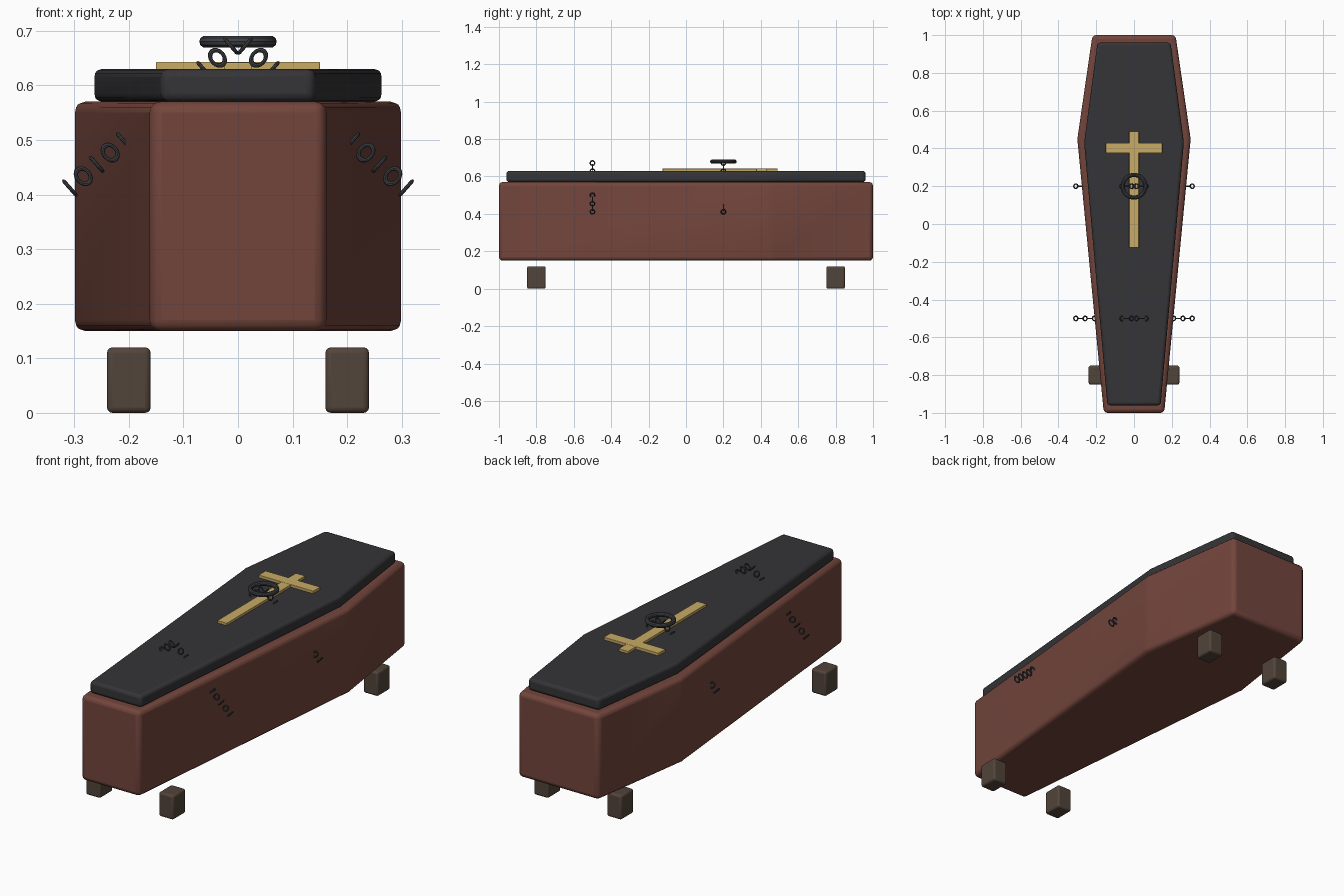
import bpy, bmesh, math
from mathutils import Vector, Matrix

if "Cube" in bpy.data.objects:
    bpy.data.objects.remove(bpy.data.objects["Cube"])


def mat(name, r, g, b):
    m = bpy.data.materials.new(name)
    m.diffuse_color = (r, g, b, 1)
    m.use_nodes = True
    m.node_tree.nodes["Principled BSDF"].inputs["Base Color"].default_value = m.diffuse_color
    return m


WOOD = mat("red_wood", 0.17, 0.06, 0.045)
LID = mat("dark_lid", 0.035, 0.035, 0.039)
GOLD = mat("gold", 0.58, 0.41, 0.13)
FOOT = mat("brown_wood", 0.085, 0.058, 0.043)
IRON = mat("iron", 0.05, 0.052, 0.06)


def finish(ob, material, bevel=0):
    ob.data.materials.append(material)
    if bevel:
        b = ob.modifiers.new("bevel", 'BEVEL')
        b.width, b.segments, b.limit_method = bevel, 3, 'ANGLE'
        b.angle_limit = math.radians(8)
    bpy.ops.object.select_all(action='DESELECT')
    ob.select_set(True)
    bpy.context.view_layer.objects.active = ob
    bpy.ops.object.shade_smooth_by_angle(angle=math.radians(30))
    return ob


def prism(name, outline, z0, z1, material, bevel):
    bm = bmesh.new()
    base = bm.faces.new([bm.verts.new((x, y, z0)) for x, y in outline])
    top = bmesh.ops.extrude_face_region(bm, geom=[base])["geom"]
    bmesh.ops.translate(bm, vec=(0, 0, z1 - z0),
                        verts=[v for v in top if isinstance(v, bmesh.types.BMVert)])
    bmesh.ops.recalc_face_normals(bm, faces=bm.faces)
    me = bpy.data.meshes.new(name)
    bm.to_mesh(me)
    bm.free()
    ob = bpy.data.objects.new(name, me)
    bpy.context.collection.objects.link(ob)
    return finish(ob, material, bevel)


def box(name, x0, x1, y0, y1, z0, z1, material, bevel):
    return prism(name, [(x0, y0), (x1, y0), (x1, y1), (x0, y1)], z0, z1, material, bevel)


# coffin body and lid share one six-sided outline
half = [(0.16, -1), (0.30, 0.45), (0.22, 1)]
outline = half + [(-x, y) for x, y in reversed(half)]
prism("coffin_body", outline, 0.15, 0.57, WOOD, 0.02)
prism("coffin_lid", [(x * 0.88, y * 0.96) for x, y in outline], 0.57, 0.63, LID, 0.015)

# feet
for sx in (-1, 1):
    for sy in (-1, 1):
        box("foot", sx * 0.2 - 0.04, sx * 0.2 + 0.04, sy * 0.8 - 0.05, sy * 0.8 + 0.05,
            0, 0.12, FOOT, 0.01)

# cross on the lid
box("cross_upright", -0.026, 0.026, -0.125, 0.49, 0.622, 0.642, GOLD, 0.002)
box("cross_bar", -0.15, 0.15, 0.375, 0.43, 0.622, 0.643, GOLD, 0.002)

# ring above the cross
bpy.ops.mesh.primitive_torus_add(location=(0, 0.2, 0.68), major_radius=0.06,
                                 minor_radius=0.011, major_segments=32, minor_segments=10)
ring = bpy.context.object
ring.name = "lid_ring"
finish(ring, IRON)

# one chain link mesh, elongated along local x
bpy.ops.mesh.primitive_torus_add(major_radius=0.012, minor_radius=0.0035,
                                 major_segments=16, minor_segments=8)
link = bpy.context.object
link.data.transform(Matrix.Diagonal((1.3, 1, 1, 1)))
finish(link, IRON)
link_mesh = link.data
bpy.data.objects.remove(link)

# chains running down from the centre on both sides
LINKS = 13
for y in (-0.5, 0.2):
    for side in (-1, 1):
        start, end = Vector((side * 0.013, y, 0.672)), Vector((side * 0.308, y, 0.412))
        along = (end - start).normalized()
        across = Vector((0, 1, 0))
        long_axis = across.cross(along)
        for i in range(LINKS):
            # alternate links turn a quarter about their long axis
            normal = across if i % 2 else along
            rot = Matrix((long_axis, normal.cross(long_axis), normal)).transposed()
            ob = bpy.data.objects.new("chain_link", link_mesh)
            ob.matrix_world = Matrix.Translation(start.lerp(end, i / (LINKS - 1))) @ rot.to_4x4()
            bpy.context.collection.objects.link(ob)
